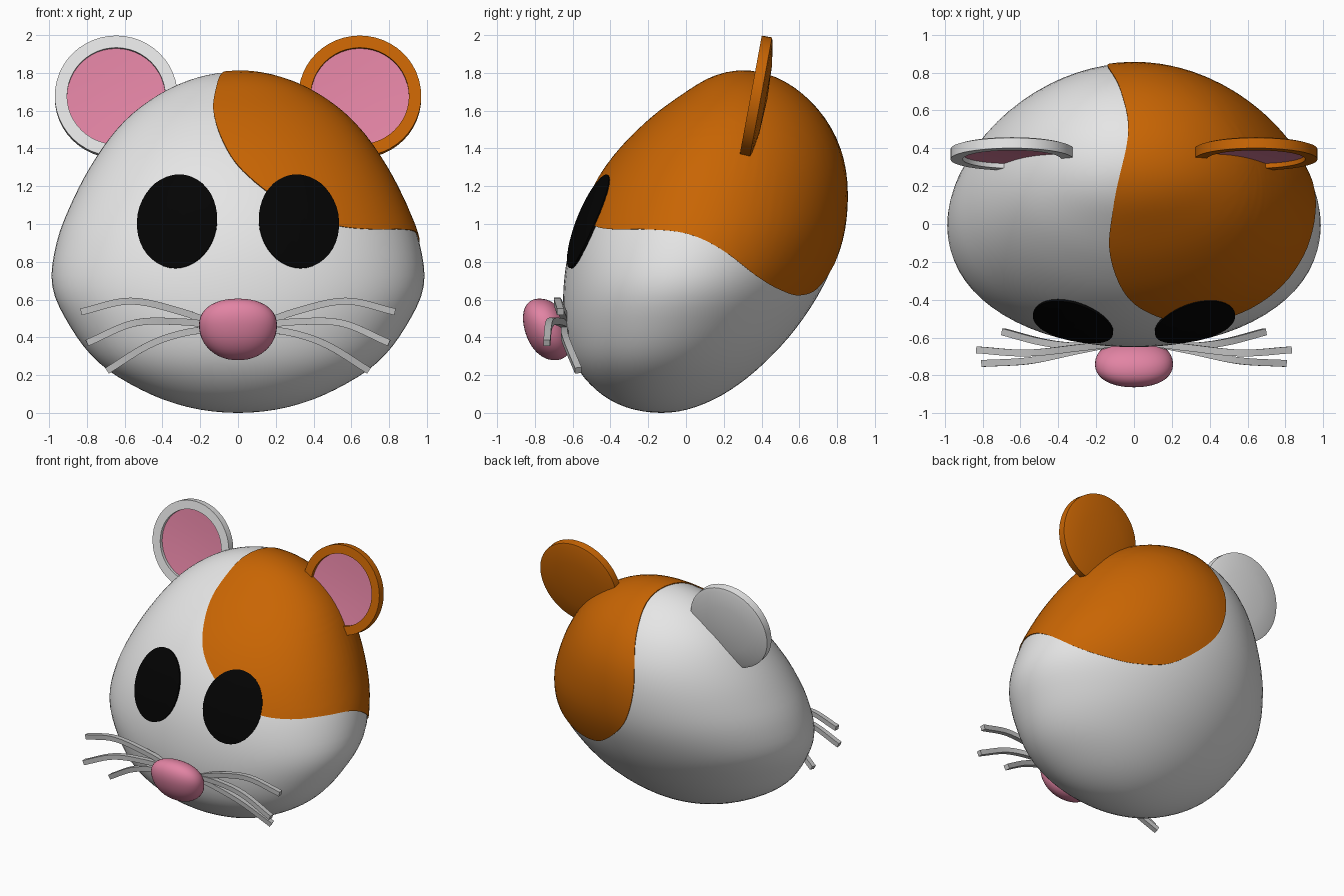
import bpy, bmesh, math
from mathutils import Vector, Matrix
from mathutils.bvhtree import BVHTree

cube = bpy.data.objects.get("Cube")
if cube:
    bpy.data.objects.remove(cube)


def material(name, rgb):
    m = bpy.data.materials.new(name)
    m.use_nodes = True
    m.diffuse_color = (*rgb, 1)
    bsdf = next(n for n in m.node_tree.nodes if n.type == 'BSDF_PRINCIPLED')
    bsdf.inputs["Base Color"].default_value = (*rgb, 1)
    bsdf.inputs["Roughness"].default_value = 0.7
    return m


white = material("white_fur", (0.79, 0.79, 0.79))
orange = material("orange_fur", (0.58, 0.13, 0.001))
pink = material("pink_skin", (0.76, 0.23, 0.37))
black = material("black_eye", (0.001, 0.001, 0.001))
grey = material("grey_whisker", (0.53, 0.53, 0.53))


def loft(name, rings, mats, pink_rings=0, capped=False, angle=40):
    """Skin closed rings of points; the first pink_rings bands use the second material."""
    bm = bmesh.new()
    rows = [[bm.verts.new(p) for p in ring] for ring in rings]
    n = len(rows[0])
    for i, (a, b) in enumerate(zip(rows, rows[1:])):
        for j in range(n):
            k = (j + 1) % n
            f = bm.faces.new((a[j], a[k], b[k], b[j]))
            f.material_index = 1 if i < pink_rings else 0
    if capped:
        bm.faces.new(rows[0])
        bm.faces.new(rows[-1])
    bmesh.ops.remove_doubles(bm, verts=bm.verts, dist=1e-5)
    bmesh.ops.recalc_face_normals(bm, faces=bm.faces)
    me = bpy.data.meshes.new(name)
    bm.to_mesh(me)
    tree = BVHTree.FromBMesh(bm)
    bm.free()
    for m in mats:
        me.materials.append(m)
    me.shade_smooth()
    me.set_sharp_from_angle(angle=math.radians(angle))
    ob = bpy.data.objects.new(name, me)
    bpy.context.collection.objects.link(ob)
    return tree


def catmull(p, t):
    a, b, c, d = p
    return 0.5 * (2 * b + (c - a) * t + (2 * a - 5 * b + 4 * c - d) * t * t
                  + (3 * b - a - 3 * c + d) * t ** 3)


def turn(n):
    return [math.tau * i / n for i in range(n)]


# Head: horizontal slices (front y, back y, half width) at even polar steps
slices = [(-.13, -.13, 0), (-.32, .05, .265), (-.475, .235, .51), (-.59, .415, .735),
          (-.642, .585, .885), (-.648, .725, .983), (-.61, .82, .96), (-.52, .85, .87),
          (-.38, .825, .75), (-.2, .74, .605), (-.01, .61, .42), (.145, .46, .215), (.3, .3, 0)]


def ghost(s):
    return (s[1], s[0], -s[2])


padded = [Vector(s) for s in [ghost(slices[1])] + slices + [ghost(slices[-2])]]
STEPS = 4
total = (len(slices) - 1) * STEPS
rings = []
for i in range(total + 1):
    seg = min(i // STEPS, len(slices) - 2)
    front, back, w = catmull(padded[seg:seg + 4], i / STEPS - seg)
    z = 0.903 * (1 - math.cos(math.pi * i / total))
    mid, half = (front + back) / 2, (back - front) / 2
    # the cheeks are widest a little forward of the middle
    rings.append([Vector((w * math.cos(a), mid + half * (math.sin(a) - .09 * math.cos(a) ** 2), z))
                  for a in turn(72)])
head = loft("head", rings, [white], angle=80)

# Orange fur patch: a thin shell spread from its middle to a curved outline
CORE = Vector((0, .1, .9))
outline = [Vector(p) - CORE for p in [
    (.53, -.48, .99), (.35, -.53, 1.05), (.15, -.49, 1.17), (0, -.42, 1.31),
    (-.085, -.3, 1.45), (-.13, -.12, 1.6), (-.105, .12, 1.77), (-.03, .46, 1.75),
    (-.07, .7, 1.58), (-.14, .84, 1.25), (-.07, .83, .97), (.08, .78, .79),
    (.27, .69, .66), (.5, .6, .62), (.7, .5, .65), (.84, .38, .72), (.93, .18, .87),
    (.94, 0, .95), (.85, -.2, .97), (.7, -.37, .97)]]
count = len(outline)
rim = [catmull([outline[(i + k - 1) % count].normalized() for k in range(4)], t / 5).normalized()
       for i in range(count) for t in range(5)]
pole = Vector((.55, .2, .5)).normalized()


def on_head(direction, lift):
    hit = head.ray_cast(CORE, direction)[0]
    return hit + direction * lift


BANDS = 26
rings = [[on_head(pole.slerp(d, i / BANDS), .008) for d in rim] for i in range(BANDS + 1)]
rings.append([on_head(d, -.01) for d in rim])
loft("fur_patch", rings, [orange], angle=60)

# Nose: soft rounded block leaning forward at the top
rings = []
for i in range(25):
    lat = math.pi * (i / 24 - .5)
    ring = []
    for a in turn(40):
        p = [math.cos(lat) * math.cos(a), math.cos(lat) * math.sin(a), math.sin(lat)]
        x, y, z = [math.copysign(abs(c) ** .92, c) for c in p]
        ring.append((.205 * x * (1 + .1 * z), -.735 + .12 * y - .04 * z, .442 + .163 * z))
    rings.append(ring)
loft("nose", rings, [pink], angle=80)

# Ear: lathed dish (radius, depth) with a pink hollow and domed back
dish = [(0, .035), (.14, .033), (.26, .025), (.26, 0), (.325, 0),
        (.325, .055), (.3, .063), (.18, .082), (0, .09)]
tilt = Matrix.Rotation(math.radians(-10.5), 3, 'X')
# Whisker paths from the nose outward
whiskers = {"upper": [(.1, -.63, .46), (.3, -.655, .535), (.57, -.682, .592), (.83, -.665, .535)],
            "middle": [(.1, -.63, .46), (.3, -.67, .482), (.55, -.722, .475), (.8, -.737, .37)],
            "lower": [(.1, -.63, .45), (.3, -.645, .42), (.48, -.625, .355), (.69, -.57, .225)]}

for side, s in (("left", 1), ("right", -1)):
    base = Vector((.645 * s, .342, 1.678))
    rings = [[base + tilt @ Vector((r * math.cos(a), d, r * math.sin(a))) for a in turn(48)]
             for r, d in dish]
    loft(side + "_ear", rings, [orange if s > 0 else white, pink], pink_rings=2)

    # Eye: oval plate following the face
    rings = []
    for r in [i / 10 for i in range(11)] + [1.0]:
        lift = -.01 if len(rings) == 11 else .014
        ring = []
        for a in turn(40):
            z = .245 * r * math.sin(a)
            x = s * (.32 + .21 * r * math.cos(a) - .05 * z)
            hit, normal, _, _ = head.ray_cast(Vector((x, -2, 1.01 + z)), Vector((0, 1, 0)))
            ring.append(hit + normal * lift)
        rings.append(ring)
    loft(side + "_eye", rings, [black], angle=60)

    for name, path in whiskers.items():
        pts = [Vector((s * x, y, z)) for x, y, z in path]
        pts = [2 * pts[0] - pts[1]] + pts + [2 * pts[-1] - pts[-2]]
        line = [catmull(pts[k:k + 4], t / 6) for k in range(3) for t in range(6)] + [pts[-2]]
        rings = []
        for i, p in enumerate(line):
            along = line[min(i + 1, len(line) - 1)] - line[max(i - 1, 0)]
            across = along.cross(Vector((0, 1, 0))).normalized() * .018
            deep = along.cross(across).normalized() * .018
            rings.append([p + across + deep, p + across - deep, p - across - deep, p - across + deep])
        loft(f"{side}_{name}_whisker", rings, [grey], capped=True)
